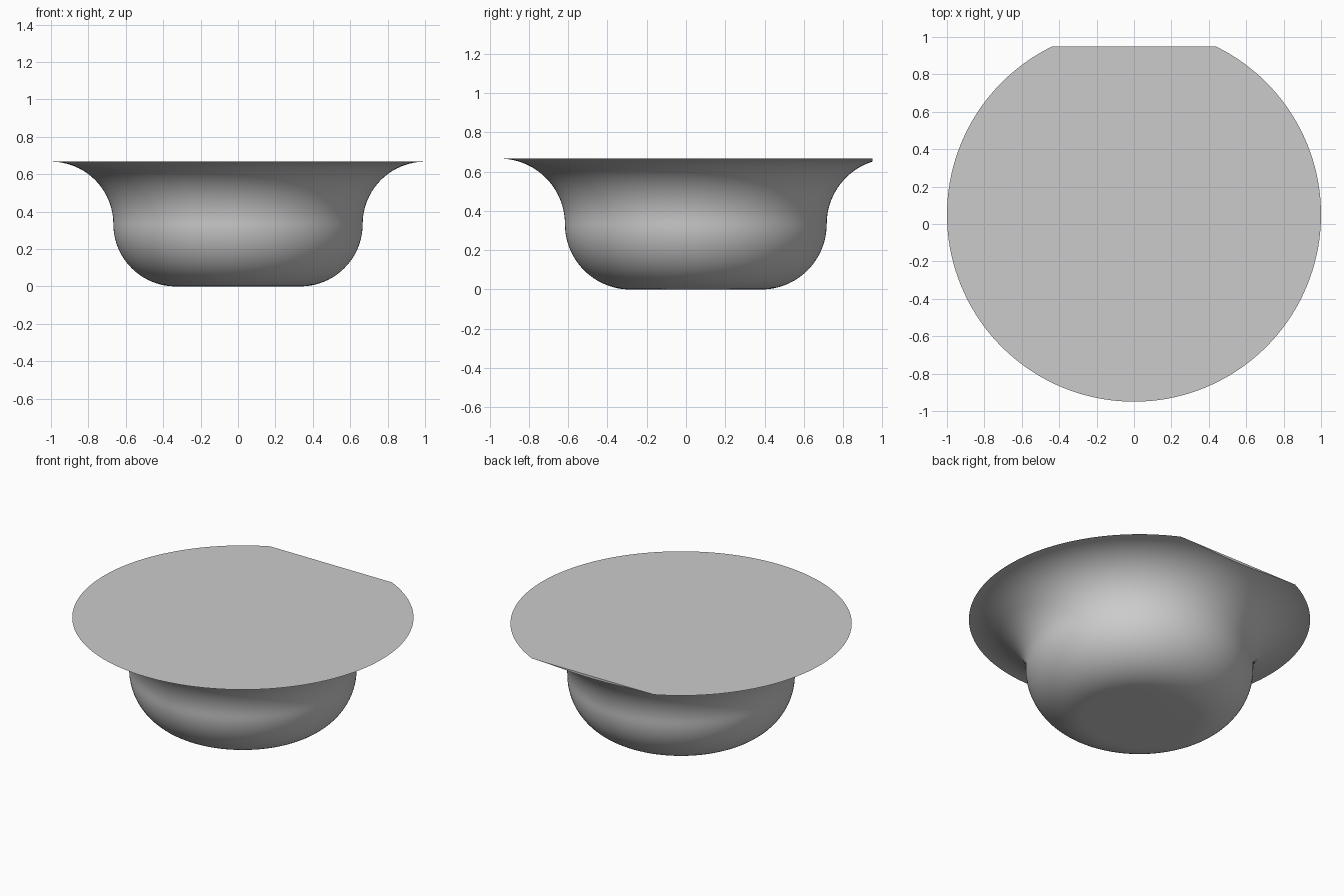
import bpy
import bmesh
from math import sin, cos, pi
from mathutils import Vector

cube = bpy.data.objects.get("Cube")
if cube:
    bpy.data.objects.remove(cube, do_unlink=True)

R = 1 / 3          # fillet radius of both curves
CENTER_Y = 0.05    # axis of revolution
FLAT_Y = 0.95      # trimmed flat at the back
ARC_STEPS = 24
SEGMENTS = 144


def arc(cx, cz, start, end):
    """Points of a quarter arc in the xz plane."""
    angles = [start + (end - start) * i / ARC_STEPS for i in range(ARC_STEPS + 1)]
    return [Vector((cx + R * cos(a), CENTER_Y, cz + R * sin(a))) for a in angles]


def cap_open_edges(bm):
    edges = [e for e in bm.edges if e.is_boundary]
    bmesh.ops.edgeloop_fill(bm, edges=edges)


# Grey material
grey = bpy.data.materials.new("grey")
grey.use_nodes = True
color = (0.6, 0.6, 0.6, 1)
grey.diffuse_color = color
grey.node_tree.nodes["Principled BSDF"].inputs["Base Color"].default_value = color

# S-shaped side profile: rounded belly, then flared rim
profile = arc(R, R, -pi / 2, 0) + arc(3 * R, R, pi, pi / 2)[1:]
bm = bmesh.new()
verts = [bm.verts.new(p) for p in profile]
edges = [bm.edges.new(pair) for pair in zip(verts, verts[1:])]
bmesh.ops.spin(bm, geom=verts + edges, cent=(0, CENTER_Y, 0), axis=(0, 0, 1),
               angle=2 * pi, steps=SEGMENTS, use_merge=True)
bmesh.ops.remove_doubles(bm, verts=bm.verts[:], dist=1e-5)

# Flat base and flat top
cap_open_edges(bm)

# Trim the back of the rim to a straight flat
bmesh.ops.bisect_plane(bm, geom=bm.verts[:] + bm.edges[:] + bm.faces[:],
                       plane_co=(0, FLAT_Y, 0), plane_no=(0, 1, 0), clear_outer=True)
cap_open_edges(bm)
bmesh.ops.recalc_face_normals(bm, faces=bm.faces[:])

mesh = bpy.data.meshes.new("flared_bowl")
bm.to_mesh(mesh)
bm.free()
mesh.materials.append(grey)
bowl = bpy.data.objects.new("flared_bowl", mesh)
bpy.context.collection.objects.link(bowl)

# Smooth curves, crisp rim
bpy.ops.object.select_all(action="DESELECT")
bowl.select_set(True)
bpy.context.view_layer.objects.active = bowl
bpy.ops.object.shade_smooth_by_angle(angle=pi / 6)
